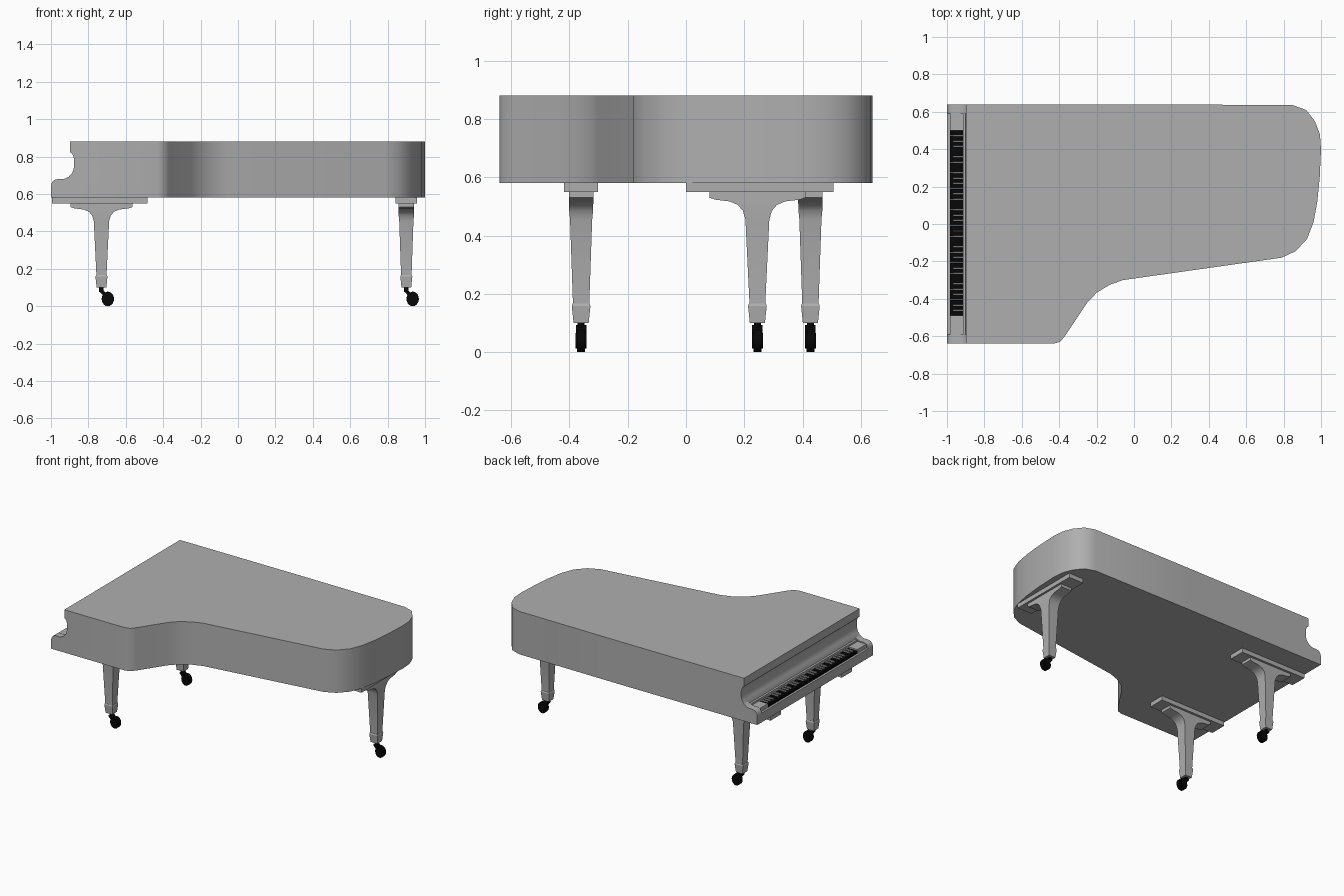
import bpy, bmesh, math
from mathutils import Matrix, Vector

if "Cube" in bpy.data.objects:
    bpy.data.objects.remove(bpy.data.objects["Cube"])


def material(name, v):
    m = bpy.data.materials.new(name)
    m.diffuse_color = (v, v, v, 1)
    m.use_nodes = True
    m.node_tree.nodes["Principled BSDF"].inputs["Base Color"].default_value = m.diffuse_color
    return m


grey = material('dark_grey', .43)
black = material('black', .002)


def finish(name, bm, mat=grey, smooth=0):
    bmesh.ops.recalc_face_normals(bm, faces=bm.faces)
    me = bpy.data.meshes.new(name)
    bm.to_mesh(me)
    bm.free()
    ob = bpy.data.objects.new(name, me)
    bpy.context.collection.objects.link(ob)
    me.materials.append(mat)
    if smooth:
        shade(ob, smooth)
    return ob


def activate(ob):
    bpy.ops.object.select_all(action='DESELECT')
    ob.select_set(True)
    bpy.context.view_layer.objects.active = ob


def shade(ob, deg):
    activate(ob)
    bpy.ops.object.shade_smooth_by_angle(angle=math.radians(deg))


def add_box(bm, x, y, z):
    c = Vector([(a + b) / 2 for a, b in (x, y, z)])
    s = [b - a for a, b in (x, y, z)] + [1]
    bmesh.ops.create_cube(bm, size=1, matrix=Matrix.Translation(c) @ Matrix.Diagonal(s))


def boxes(name, items, mat=grey):
    bm = bmesh.new()
    for it in items:
        add_box(bm, *it)
    return finish(name, bm, mat)


def prism(name, pts, lo, hi, axis):
    """Extrude a 2D outline along z (xy outline) or y (xz outline)."""
    bm = bmesh.new()
    put = (lambda a, b, t: (a, b, t)) if axis == 'z' else (lambda a, b, t: (a, t, b))
    face = bm.faces.new([bm.verts.new(put(a, b, lo)) for a, b in pts])
    ext = bmesh.ops.extrude_face_region(bm, geom=[face])
    bmesh.ops.translate(bm, vec=put(0, 0, hi - lo),
                        verts=[v for v in ext['geom'] if isinstance(v, bmesh.types.BMVert)])
    return finish(name, bm)


def cut(ob, cutter):
    m = ob.modifiers.new('cut', 'BOOLEAN')
    m.operation, m.solver, m.object = 'DIFFERENCE', 'EXACT', cutter
    activate(ob)
    bpy.ops.object.modifier_apply(modifier=m.name)
    bpy.data.objects.remove(cutter)


# Case: curved plan outline, then cheek profile and key well cut away
outline = [(-1, .64), (.12, .64), (.85, .635), (.92, .61), (.967, .55), (.994, .48), (1, .40),
           (.993, .25), (.98, .12), (.96, .01), (.925, -.08), (.865, -.145), (.79, -.18),
           (-.06, -.30), (-.13, -.325), (-.20, -.368), (-.25, -.42), (-.37, -.60),
           (-.395, -.63), (-.43, -.64), (-1, -.64)]
case = prism('case', outline, .58, .88, 'z')
cheek = [(-1.1, .645), (-1, .645), (-.995, .662), (-.984, .674), (-.965, .68), (-.93, .68),
         (-.905, .692), (-.885, .715), (-.876, .745), (-.876, .785), (-.881, .805), (-.89, .818),
         (-.898, .823), (-.898, 1), (-1.1, 1)]
cut(case, prism('cheek_cutter', cheek, -.8, .8, 'y'))
cut(case, boxes('key_well_cutter', [((-1.2, -.9), (-.59, .59), (.645, .80))]))
shade(case, 44)

# Keyboard: end blocks, back strip, naturals and raised sharps
boxes('key_blocks', [((-.985, -.915), (.5, .59), (.64, .673)),
                     ((-.985, -.915), (-.59, -.49), (.64, .673))])
boxes('fallboard_strip', [((-.915, -.895), (-.59, .59), (.64, .685))])
w = .99 / 35
boxes('natural_keys', [((-.985, -.915), (-.49 + i * w + .0005, -.49 + (i + 1) * w - .0005),
                        (.64, .664)) for i in range(35)], black)
boxes('sharp_keys', [((-.968, -.915), (-.49 + (o * 7 + k) * w - .004, -.49 + (o * 7 + k) * w + .004),
                      (.66, .673)) for o in range(5) for k in (1, 2, 4, 5, 6)])

# Leg levels: height, half length along bracket, half width across
levels = [(.55, .165, .042), (.53, .165, .042), (.523, .145, .042), (.517, .095, .042),
          (.505, .067, .0415), (.485, .05, .041), (.455, .041, .038), (.165, .027, .028)]
foot = [(.167, .029, .029), (.158, .032, .032), (.10, .026, .026)]


def loft(name, rows, cx, cy, along_y, smooth):
    bm = bmesh.new()
    rings = []
    for z, u, v in rows:
        hx, hy = (v, u) if along_y else (u, v)
        rings.append([bm.verts.new((cx + sx * hx, cy + sy * hy, z))
                      for sx, sy in ((-1, -1), (1, -1), (1, 1), (-1, 1))])
    for a, b in zip(rings, rings[1:]):
        for i in range(4):
            bm.faces.new((a[i], a[(i + 1) % 4], b[(i + 1) % 4], b[i]))
    bm.faces.new(rings[0])
    bm.faces.new(rings[-1])
    return finish(name, bm, smooth=smooth)


def caster(name, cx, cy):
    bm = bmesh.new()
    turn = Matrix.Rotation(math.pi / 2, 4, 'X')
    # wheel, hub caps, slanted fork and stem
    for r, d in ((.039, .028), (.026, .038)):
        bmesh.ops.create_cone(bm, cap_ends=True, segments=20, radius1=r, radius2=r, depth=d,
                              matrix=Matrix.Translation((cx + .034, cy, .039))
                              @ Matrix.Diagonal((.85, 1, 1, 1)) @ turn)
    slant = Matrix.Translation((cx + .012, cy, .068)) @ Matrix.Rotation(math.radians(-40), 4, 'Y')
    bmesh.ops.create_cube(bm, size=1, matrix=slant @ Matrix.Diagonal((.02, .036, .05, 1)))
    bmesh.ops.create_cone(bm, cap_ends=True, segments=12, radius1=.012, radius2=.012, depth=.03,
                          matrix=Matrix.Translation((cx, cy, .09)))
    finish(name, bm, black, 35)


# Three legs with mounting plates and casters
for label, x, y, along_y in (('front_right', -.73, -.36, False), ('front_left', -.73, .427, False),
                             ('tail', .90, .245, True)):
    px, py, ox, oy = (.057, .253, 0, .008) if along_y else (.255, .058, -.01, 0)
    boxes(label + '_plate', [((x + ox - px, x + ox + px), (y + oy - py, y + oy + py), (.55, .58))])
    loft(label + '_leg', levels, x, y, along_y, 40)
    loft(label + '_foot', foot, x, y, along_y, 15)
    caster(label + '_caster', x, y)
